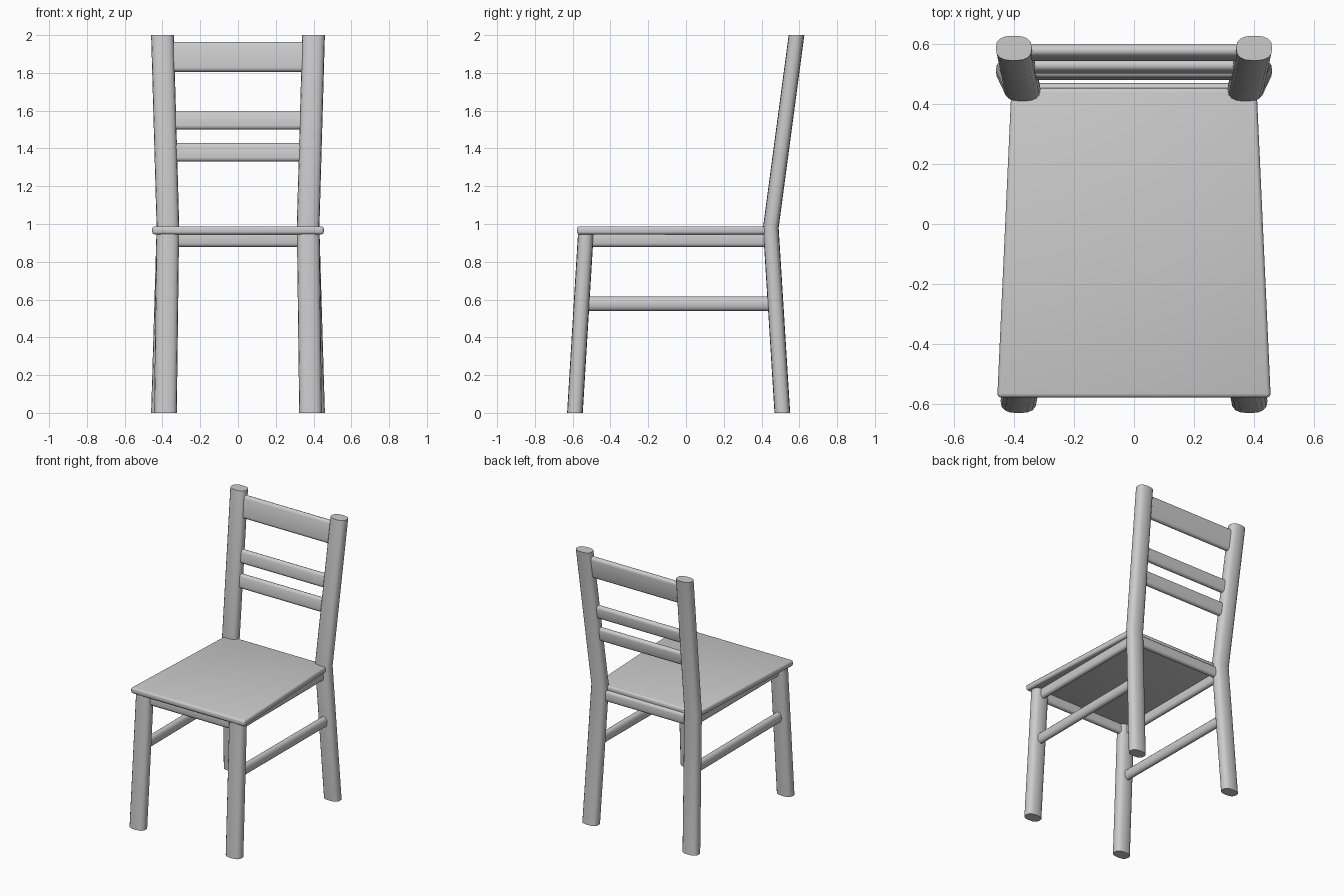
import bpy, bmesh
from math import sin, cos, pi, copysign
from mathutils import Vector

if "Cube" in bpy.data.objects:
    bpy.data.objects.remove(bpy.data.objects["Cube"])


def finish(name, bm, mirror=False):
    bmesh.ops.recalc_face_normals(bm, faces=bm.faces)
    me = bpy.data.meshes.new(name)
    bm.to_mesh(me)
    bm.free()
    ob = bpy.data.objects.new(name, me)
    bpy.context.collection.objects.link(ob)
    if mirror:
        ob.modifiers.new("Mirror", 'MIRROR')
    bpy.ops.object.select_all(action='DESELECT')
    bpy.context.view_layer.objects.active = ob
    ob.select_set(True)
    bpy.ops.object.shade_smooth_by_angle(angle=0.7)
    return ob


def oval(w, h, power=2.6, n=16):
    """Squarish oval section."""
    def f(c):
        return copysign(abs(c) ** (2 / power), c)
    return [(w / 2 * f(cos(2 * pi * i / n)), h / 2 * f(sin(2 * pi * i / n))) for i in range(n)]


def slot(w, h, n=6):
    """Flat section of width w and thickness h with round edges."""
    r, d = h / 2, w / 2 - h / 2
    return [(s * (d + r * cos(-pi / 2 + pi * i / n)), s * r * sin(-pi / 2 + pi * i / n))
            for s in (1, -1) for i in range(n + 1)]


def bar(name, path, section, u, v, mirror=False):
    """Sweep a section with axes u, v along the path points."""
    bm = bmesh.new()
    u, v = Vector(u).normalized(), Vector(v).normalized()
    rings = [[bm.verts.new(Vector(p) + u * a + v * b) for a, b in section] for p in path]
    n = len(section)
    for r0, r1 in zip(rings, rings[1:]):
        for i in range(n):
            j = (i + 1) % n
            bm.faces.new((r0[i], r0[j], r1[j], r1[i]))
    bm.faces.new(rings[0])
    bm.faces.new(rings[-1])
    return finish(name, bm, mirror)


X, Y, Z = (1, 0, 0), (0, 1, 0), (0, 0, 1)

# Legs: the back pair bends at the seat and carries on as back posts
leg = oval(0.12, 0.083)
bar("back_legs", [(0.4, 0.51, 0), (0.371, 0.449, 0.98), (0.4, 0.585, 2)], leg, X, Y, True)
bar("front_legs", [(0.384, -0.588, 0), (0.372, -0.53, 0.955)], leg, X, Y, True)

# Seat: tapered board with rounded edges
bm = bmesh.new()
outline = [(-0.455, -0.578), (0.455, -0.578), (0.408, 0.452), (-0.408, 0.452)]
face = bm.faces.new([bm.verts.new((x, y, 0.945)) for x, y in outline])
ext = bmesh.ops.extrude_face_region(bm, geom=[face])
bmesh.ops.translate(bm, vec=(0, 0, 0.043),
                    verts=[g for g in ext["geom"] if isinstance(g, bmesh.types.BMVert)])
bmesh.ops.recalc_face_normals(bm, faces=bm.faces)
bmesh.ops.bevel(bm, geom=bm.edges[:], offset=0.014, segments=3, profile=0.5, affect='EDGES')
finish("seat", bm)

# Back rails, leaning with the posts
lean = 0.133
for name, z, height in (("top_rail", 1.885, 0.16),
                        ("middle_rail", 1.548, 0.097),
                        ("lower_rail", 1.38, 0.1)):
    y = 0.449 + (z - 0.98) * lean
    bar(name, [(-0.36, y, z), (0.36, y, z)], slot(height, 0.04), (0, lean, 1), (0, 1, -lean))

# Aprons under the seat
apron = slot(0.08, 0.04)
bar("front_apron", [(-0.35, -0.53, 0.918), (0.35, -0.53, 0.918)], apron, Z, Y)
bar("back_apron", [(-0.35, 0.449, 0.918), (0.35, 0.449, 0.918)], apron, Z, Y)
bar("side_aprons", [(0.372, -0.51, 0.918), (0.372, 0.44, 0.918)], apron, Z, X, True)

# Side stretchers
bar("side_stretchers", [(0.377, -0.54, 0.578), (0.383, 0.46, 0.578)],
    oval(0.076, 0.05, 2.2), Z, X, True)
